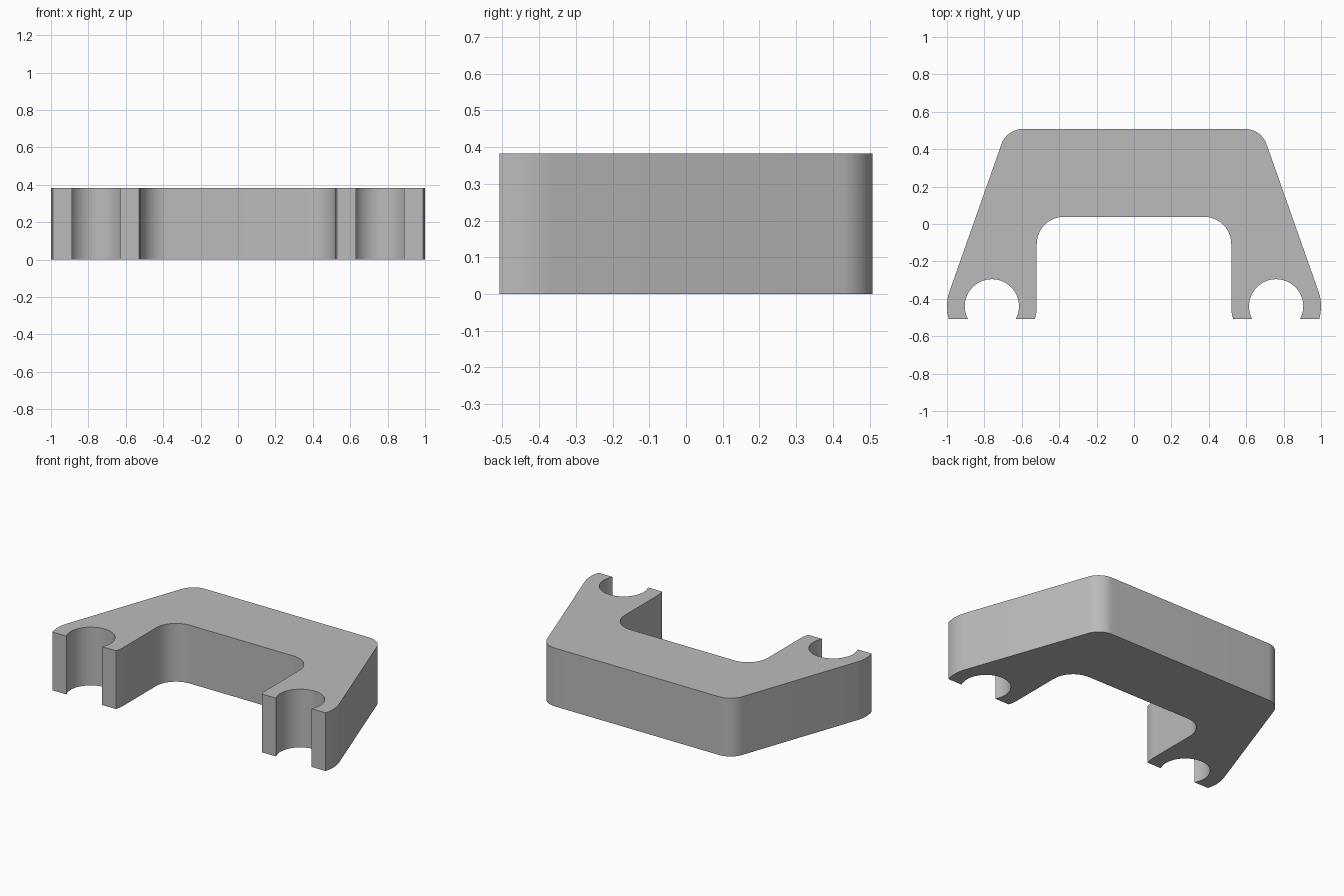
import bpy
import bmesh
from math import sin, cos, asin, pi, radians

if "Cube" in bpy.data.objects:
    bpy.data.objects.remove(bpy.data.objects["Cube"], do_unlink=True)

HEIGHT = 0.382
BACK, FRONT = 0.508, -0.508
CLIP_X, CLIP_Y = 0.76, -0.44      # centre of each clip
CLIP_OUTER, CLIP_HOLE = 0.24, 0.145
SLOPE = radians(19.5)             # lean of the outer flanks


def arc(cx, cy, r, start, end, steps):
    """Points along a circular arc from start to end angle."""
    angles = [start + (end - start) * i / steps for i in range(steps + 1)]
    return [(cx + r * cos(a), cy + r * sin(a)) for a in angles]


# Half outline, from the back edge round the clip to the inner edge
drop = CLIP_Y - FRONT
outer_end = asin(drop / CLIP_OUTER)
hole_end = asin(drop / CLIP_HOLE)
corner, inner, inner_y = 0.12, 0.145, 0.038
wall_x = CLIP_X - CLIP_OUTER

half = arc(0.595, BACK - corner, corner, pi / 2, SLOPE, 14)
half += arc(CLIP_X, CLIP_Y, CLIP_OUTER, SLOPE, -outer_end, 10)
half += arc(CLIP_X, CLIP_Y, CLIP_HOLE, -hole_end, pi + hole_end, 40)
half += arc(CLIP_X, CLIP_Y, CLIP_OUTER, pi + outer_end, pi, 6)
half += arc(wall_x - inner, inner_y - inner, inner, 0, pi / 2, 18)
outline = half + [(-x, y) for x, y in reversed(half)]

# Extrude the outline into the bracket
bm = bmesh.new()
base = bm.faces.new([bm.verts.new((x, y, 0)) for x, y in outline])
extruded = bmesh.ops.extrude_face_region(bm, geom=[base], use_keep_orig=True)
for item in extruded["geom"]:
    if isinstance(item, bmesh.types.BMVert):
        item.co.z = HEIGHT
bmesh.ops.recalc_face_normals(bm, faces=bm.faces)
mesh = bpy.data.meshes.new("clip_bracket")
bm.to_mesh(mesh)
bm.free()
bracket = bpy.data.objects.new("clip_bracket", mesh)
bpy.context.collection.objects.link(bracket)

# Plain grey
grey = bpy.data.materials.new("plain_grey")
grey.use_nodes = True
colour = (0.5, 0.5, 0.5, 1)
grey.diffuse_color = colour
grey.node_tree.nodes["Principled BSDF"].inputs["Base Color"].default_value = colour
mesh.materials.append(grey)

# Smooth the curved walls, keep the rims sharp
bpy.ops.object.select_all(action="DESELECT")
bracket.select_set(True)
bpy.context.view_layer.objects.active = bracket
bpy.ops.object.shade_smooth_by_angle(angle=radians(30))
